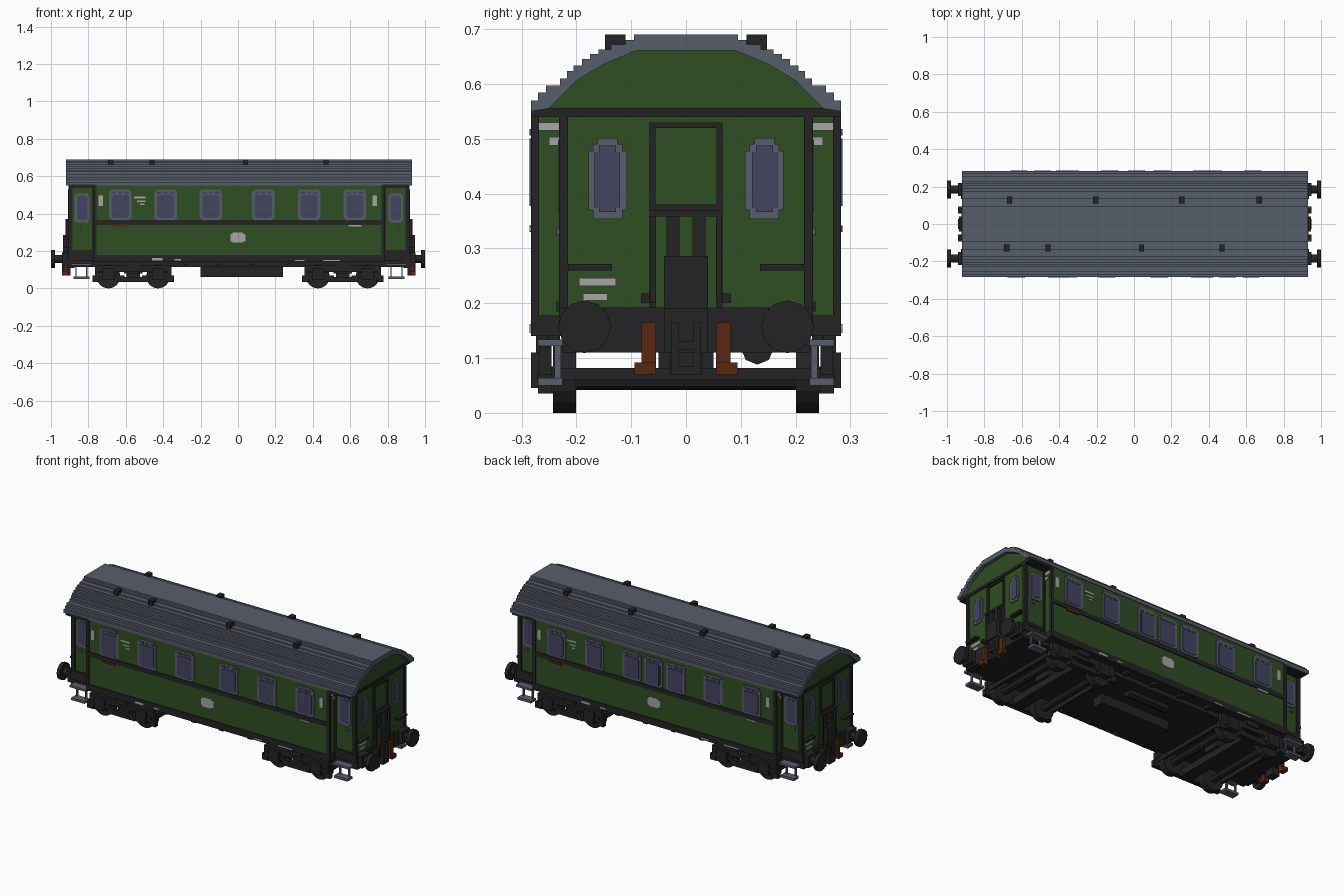
import bpy, bmesh, math
from mathutils import Matrix, Vector

if "Cube" in bpy.data.objects:
    bpy.data.objects.remove(bpy.data.objects["Cube"])

CX = 0.005  # the body sits slightly off centre between the buffers


def material(name, r, g, b):
    m = bpy.data.materials.new(name)
    m.use_nodes = True
    m.diffuse_color = (r, g, b, 1)
    bsdf = m.node_tree.nodes["Principled BSDF"]
    bsdf.inputs["Base Color"].default_value = (r, g, b, 1)
    bsdf.inputs["Roughness"].default_value = 0.8
    return m


GREEN = material("carriage green", 0.028, 0.077, 0.016)
GREY = material("slate grey", 0.095, 0.112, 0.145)
BLACK = material("soft black", 0.017, 0.017, 0.017)
GLASS = material("dusky glass", 0.056, 0.056, 0.118)
WHITE = material("marking grey", 0.38, 0.38, 0.38)
RUST = material("rust orange", 0.095, 0.021, 0.005)


def finish(bm, name, mat, shift=CX):
    bmesh.ops.recalc_face_normals(bm, faces=bm.faces)
    me = bpy.data.meshes.new(name)
    bm.to_mesh(me)
    bm.free()
    me.materials.append(mat)
    ob = bpy.data.objects.new(name, me)
    ob.location.x = shift
    bpy.context.collection.objects.link(ob)
    return ob


SYM = {"": [(1, 1)], "x": [(1, 1), (-1, 1)], "y": [(1, 1), (1, -1)],
       "xy": [(1, 1), (-1, 1), (1, -1), (-1, -1)], "r": [(1, 1), (-1, -1)]}


def boxes(name, mat, items, sym="", shift=CX):
    """Boxes as (x0, x1, y0, y1, z0, z1), repeated by mirroring or half turn."""
    bm = bmesh.new()
    for sx, sy in SYM[sym]:
        for x0, x1, y0, y1, z0, z1 in items:
            c = Vector((sx * (x0 + x1) / 2, sy * (y0 + y1) / 2, (z0 + z1) / 2))
            m = Matrix.Translation(c) @ Matrix.Diagonal((x1 - x0, y1 - y0, z1 - z0, 1))
            bmesh.ops.create_cube(bm, size=1, matrix=m)
    return finish(bm, name, mat, shift)


def prism(name, mat, pts, half):
    """Extrude a y-z outline along x."""
    bm = bmesh.new()
    f = bm.faces.new([bm.verts.new((-half, y, z)) for y, z in pts])
    ext = bmesh.ops.extrude_face_region(bm, geom=[f])["geom"]
    vs = [v for v in ext if isinstance(v, bmesh.types.BMVert)]
    bmesh.ops.translate(bm, verts=vs, vec=(2 * half, 0, 0))
    return finish(bm, name, mat)


def discs(name, mat, centres, radius, depth, axis, sides=16, shift=CX):
    rot = Matrix.Rotation(math.pi / 2, 4, axis)
    bm = bmesh.new()
    for c in centres:
        bmesh.ops.create_cone(bm, cap_ends=True, segments=sides, radius1=radius, radius2=radius,
                              depth=depth, matrix=Matrix.Translation(c) @ rot)
    return finish(bm, name, mat, shift)


# --- Body shell ---
boxes("saloon_body", GREEN, [(-0.775, 0.775, -0.278, 0.278, 0.17, 0.56)])
boxes("vestibule", GREEN, [(0.77, 0.905, -0.225, 0.225, 0.18, 0.56)], "x")
boxes("sole_bar", BLACK, [(-0.78, 0.78, -0.283, 0.283, 0.14, 0.178)])
boxes("floor", BLACK, [(-0.9, 0.9, -0.22, 0.22, 0.115, 0.185)])
boxes("headstock", BLACK, [(0.77, 0.918, -0.232, 0.232, 0.15, 0.192),
                           (0.88, 0.918, -0.225, 0.225, 0.11, 0.16)], "x")
boxes("waist_rail", BLACK, [(-0.777, 0.777, 0.27, 0.283, 0.34, 0.365)], "y")
boxes("saloon_corner_post", BLACK, [(0.762, 0.78, 0.268, 0.283, 0.15, 0.552)], "xy")
boxes("vestibule_corner_post", BLACK, [(0.89, 0.912, 0.215, 0.232, 0.15, 0.545),
                                       (0.77, 0.785, 0.215, 0.23, 0.15, 0.545)], "xy")
boxes("end_cornice", BLACK, [(0.77, 0.912, -0.283, 0.283, 0.54, 0.556)], "x")

# --- Stepped roof ---
steps = [(.283, .57), (.27, .584), (.255, .597), (.23, .61), (.217, .624), (.205, .634),
         (.19, .645), (.175, .655), (.16, .663), (.137, .672), (.11, .68), (.095, .69)]
inner = [(.09, .661), (.15, .636), (.2, .606), (.25, .555)]
outer, z = [], 0.55
for y, top in steps:
    outer += [(y, z), (y, top)]
    z = top
half = outer + inner[:1]
outline = outer + [(-y, z) for y, z in reversed(outer)]
outline += [(-y, z) for y, z in reversed(inner)] + inner
prism("roof", GREY, outline, 0.925)
prism("gable_fill", GREEN, [(-y, z) for y, z in reversed(inner)] + inner, 0.905)
boxes("roof_vents", BLACK,
      [(x - .014, x + .014, .11, .148, .66, .69) for x in (-.67, -.21, .25, .665)] +
      [(x - .014, x + .014, -.148, -.11, .66, .69) for x in (-.685, -.465, .035, .465)])

# --- Saloon windows: six on the front, seven on the back ---
front = [(x, -1) for x in (-.635, -.392, -.15, .13, .375, .62)]
back = [(x, 1) for x in (.63, .385, .145, .008, -.135, -.375, -.62)]
frames, panes, vents = [], [], []
for x, s in front + back:
    def slab(x0, x1, depth, z0, z1):
        y0, y1 = sorted((s * 0.27, s * depth))
        return (x + x0, x + x1, y0, y1, z0, z1)
    frames += [slab(-.06, .06, .282, .375, .52), slab(-.05, .05, .2822, .367, .53)]
    panes += [slab(-.046, .046, .285, .385, .495), slab(-.038, .038, .2852, .377, .5)]
    vents += [slab(k - .012, k + .012, .285, .506, .518) for k in (-.033, 0, .033)]
boxes("saloon_window_frames", GREY, frames)
boxes("saloon_window_panes", GLASS, panes)
boxes("window_vents", GLASS, vents)

# --- Side entrance doors ---
boxes("door_window_frame", GREY, [(.798, .878, .22, .23, .36, .50),
                                  (.808, .868, .22, .2302, .352, .508)], "xy")
boxes("door_window_pane", GLASS, [(.81, .866, .22, .233, .372, .49),
                                  (.818, .858, .22, .2332, .366, .498)], "xy")
boxes("door_handle", GREY, [(.845, .865, .22, .236, .325, .337)], "xy")
boxes("door_sill", BLACK, [(.785, .89, .22, .236, .185, .203)], "xy")
boxes("entry_steps", GREY, [(.79, .895, .225, .27, .122, .134), (.80, .885, .225, .27, .05, .064),
                            (.81, .817, .228, .24, .05, .13), (.868, .875, .228, .24, .05, .13)], "xy")

# --- End walls: windows, gangway door, rails ---
boxes("end_window_frame", GREY, [(.9, .910, .108, .178, .37, .478), (.9, .9102, .116, .17, .354, .49),
                                 (.9, .9104, .125, .161, .354, .501)], "xy")
boxes("end_window_pane", GLASS, [(.9, .913, .12, .167, .375, .475), (.9, .9132, .128, .159, .366, .488)], "xy")
boxes("gangway_door_frame", BLACK, [(.9, .914, .056, .067, .19, .53), (.9, .914, 0, .06, .52, .53),
                                    (.9, .914, 0, .06, .368, .38)], "xy")
boxes("gangway_gate", BLACK, [(.905, .928, -.067, .067, .358, .37), (.905, .928, .055, .065, .2, .36),
                              (.905, .928, .012, .036, .28, .36), (.905, .925, -.065, -.055, .2, .36),
                              (.905, .925, -.036, -.012, .28, .36)], "x")
boxes("gangway_plate", BLACK, [(.9, .94, -.04, .04, .19, .286)], "x")
boxes("end_grab_handles", BLACK, [(.9, .93, .135, .215, .26, .272), (.91, .94, .066, .082, .2, .218)], "xy")

# --- Buffers and couplings ---
sides = [(sx, sy) for sx in (1, -1) for sy in (1, -1)]
discs("buffer_heads", BLACK, [(sx * .989, sy * .185, .157) for sx, sy in sides], .048, .022, "Y", 12, 0)
discs("buffer_shafts", BLACK, [(sx * .95, sy * .185, .157) for sx, sy in sides], .022, .08, "Y", 12, 0)
boxes("buffer_bases", BLACK, [(.91, .945, .15, .22, .122, .192)], "xy")
boxes("coupling_plate", BLACK, [(.9, .93, -.04, .04, .11, .2), (.915, .945, .014, .027, .07, .165),
                                (.915, .945, -.027, -.014, .07, .165), (.915, .945, -.015, .015, .07, .085),
                                (.915, .945, -.015, .015, .115, .13), (.9, .925, -.03, .03, .07, .12)], "x")
boxes("brake_hoses", RUST, [(.915, .935, .055, .081, .085, .165), (.915, .945, .055, .094, .07, .092)], "xy")

# --- Bogies ---
for name, bx in (("left", .555), ("right", -.565)):
    wheels = [bx - .133, bx + .133]
    discs(name + "_wheels", BLACK, [(x, s * .222, .064) for x in wheels for s in (1, -1)], .064, .042, "X")
    discs(name + "_axles", BLACK, [(x, 0, .062) for x in wheels], .02, .42, "X", 8)
    frame = [(bx - .2, bx + .2, .245, .268, .088, .122), (bx - .07, bx + .07, .24, .27, .035, .062),
             (bx - .205, bx - .185, .245, .268, .06, .12), (bx + .185, bx + .205, .245, .268, .06, .12),
             (bx - .04, bx + .04, .25, .274, .11, .14)]
    for x in wheels:
        frame += [(x - .032, x + .032, .245, .283, .045, .11), (x - .06, x + .06, .243, .272, .06, .085),
                  (x - .085, x - .045, .245, .27, .035, .07), (x + .045, x + .085, .245, .27, .035, .07)]
    boxes(name + "_bogie_frame", BLACK, frame, "y")
    boxes(name + "_bogie_beams", BLACK, [(bx - .035, bx + .035, -.25, .25, .042, .082),
                                         (bx - .2, bx - .185, -.25, .25, .06, .082),
                                         (bx + .185, bx + .2, -.25, .25, .06, .082),
                                         (bx - .05, bx + .05, -.05, .05, .08, .12)])

# --- Underfloor equipment ---
boxes("equipment_box", BLACK, [(-.205, .235, -.035, .035, .062, .125)])
discs("air_tank", BLACK, [(.02, .13, .118)], .03, .26, "Y", 8)
boxes("sole_brackets", BLACK, [(x, x + .025, .23, .265, .125, .145) for x in (-.3, -.12, .06, .24)], "y")

# --- Marking plates ---
boxes("side_markings", WHITE, [(-.046, .034, -.281, -.27, .252, .292), (-.035, .023, -.2812, -.27, .245, .3),
                               (-.75, -.727, -.281, -.27, .44, .498), (.715, .738, -.281, -.27, .44, .498),
                               (-.56, -.50, -.281, -.27, .482, .492), (-.545, -.50, -.281, -.27, .462, .47),
                               (-.53, -.505, -.281, -.27, .445, .453), (.585, .655, -.2855, -.27, .331, .34),
                               (-.465, -.41, -.2855, -.27, .15, .162), (-.345, -.31, -.2855, -.27, .15, .158),
                               (.3, .35, -.2855, -.27, .146, .153), (.45, .54, -.2855, -.27, .146, .153)], "r")
boxes("brake_mark", RUST, [(-.675, -.595, -.2855, -.27, .33, .342)], "r")
boxes("step_markings", WHITE, [(.77, .778, .231, .268, .515, .53), (.77, .778, .231, .25, .488, .503)], "xy")
boxes("end_markings", WHITE, [(.9, .908, -.195, -.128, .231, .246), (.9, .908, -.188, -.143, .205, .218)], "r")
